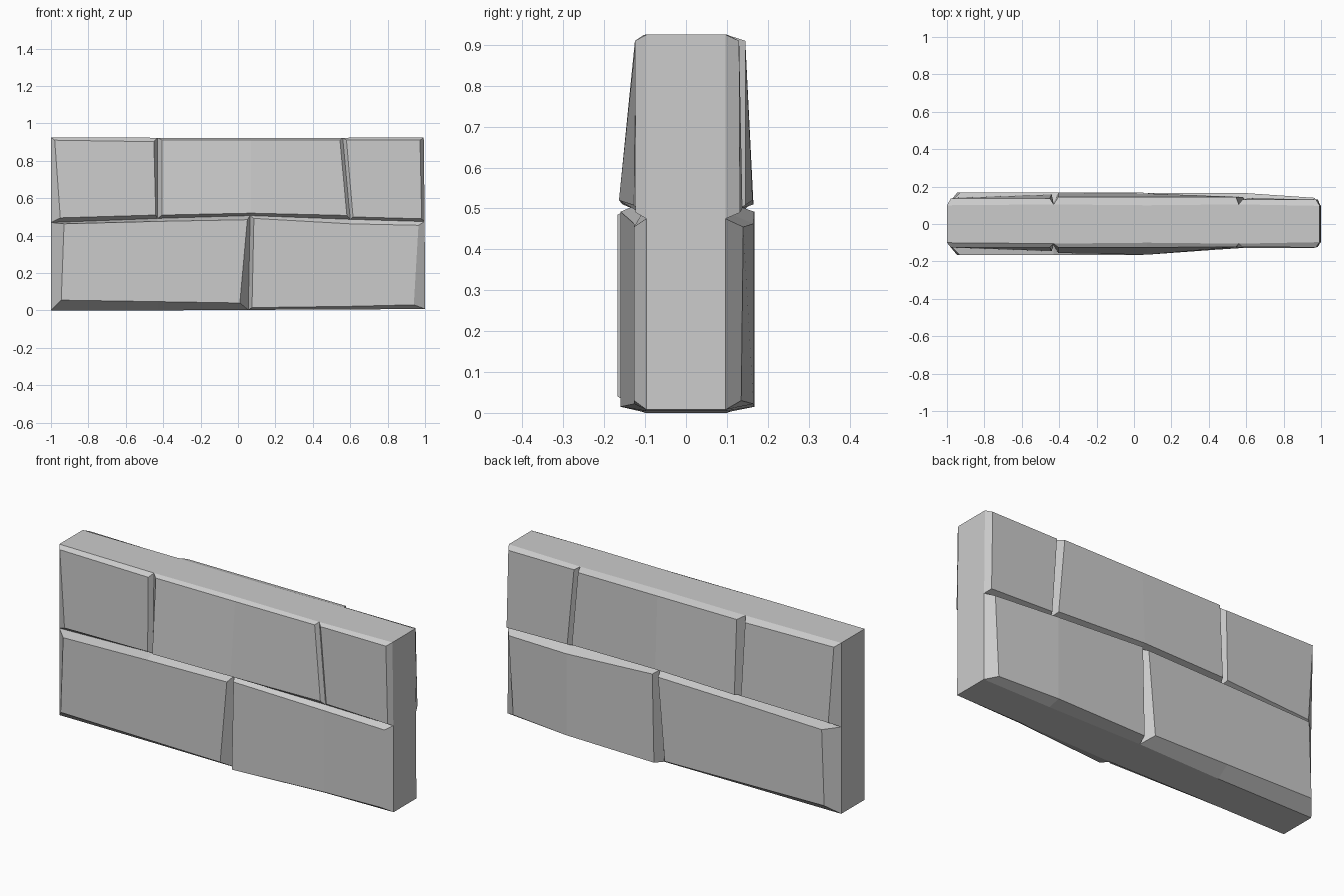
import bpy, bmesh

if "Cube" in bpy.data.objects:
    bpy.data.objects.remove(bpy.data.objects["Cube"])

# Shared joint points on the wall: (x, z, half thickness at the mortar line)
bed = [(-1, .47, .1), (-.43, .492, .113), (.065, .507, .125), (.6, .487, .108), (.998, .475, .097)]
top = [(-1, .925, .1), (-.43, .923, .105), (.07, .923, .1), (.56, .923, .105), (.993, .925, .097)]
base = [(-1, 0, .1), (-.43, 0, .1), (.055, .003, .108), (.6, .005, .1), (1, .008, .097)]


def brick(name, upper, lower, face_top, face_low, open_sides):
    """Chamfered stone spanning the wall; face points are (x, z, front depth, back depth)."""
    bm = bmesh.new()

    def loft(points, place):
        return [bm.verts.new(place(p)) for p in points]

    rims = []
    for side in (-1, 1):
        k = 2 if side < 0 else 3
        rim_t, rim_b = (loft(r, lambda p: (p[0], side * p[2], p[1])) for r in (upper, lower))
        in_t, in_b = (loft(r, lambda p: (p[0], side * p[k], p[1])) for r in (face_top, face_low))
        # raised face
        for i in range(len(in_t) - 1):
            bm.faces.new((in_b[i], in_b[i + 1], in_t[i + 1], in_t[i]))
        # chamfer ring
        rim, inner = rim_t + rim_b[::-1], in_t + in_b[::-1]
        n = len(rim)
        for i in range(n):
            j = (i + 1) % n
            bm.faces.new((rim[i], rim[j], inner[j], inner[i]))
        rims.append((rim_t, rim_b))
    # outer sides of the wall through the thickness
    (ft, fb), (bt, bb) = rims
    runs = {'top': (ft, bt), 'bottom': (fb, bb),
            'left': ([ft[0], fb[0]], [bt[0], bb[0]]),
            'right': ([ft[-1], fb[-1]], [bt[-1], bb[-1]])}
    for s in open_sides:
        a, b = runs[s]
        for i in range(len(a) - 1):
            bm.faces.new((a[i], a[i + 1], b[i + 1], b[i]))
    bmesh.ops.recalc_face_normals(bm, faces=bm.faces)
    # make sure the shell faces outward
    bm.faces.ensure_lookup_table()
    if bm.faces[0].normal.y > 0:
        bmesh.ops.reverse_faces(bm, faces=bm.faces)
    me = bpy.data.meshes.new(name)
    bm.to_mesh(me)
    bm.free()
    bpy.context.collection.objects.link(bpy.data.objects.new(name, me))


# Upper course
brick("upper_left_stone", top[:2], bed[:2],
      [(-.98, .91, .125, .135), (-.45, .902, .125, .137)],
      [(-.95, .495, .127, .14), (-.44, .51, .145, .158)], ('top', 'left'))
brick("upper_middle_stone", top[1:4], bed[1:4],
      [(-.405, .91, .125, .145), (.07, .91, .125, .145), (.545, .91, .123, .145)],
      [(-.405, .51, .155, .165), (.07, .52, .164, .163), (.582, .508, .127, .145)], ('top',))
brick("upper_right_stone", top[3:], bed[3:],
      [(.58, .91, .123, .13), (.973, .91, .125, .13)],
      [(.615, .5, .123, .138), (.982, .49, .123, .132)], ('top', 'right'))

# Lower course
brick("lower_left_stone", bed[:3], base[:3],
      [(-.93, .463, .167, .168), (-.43, .476, .167, .168), (.05, .485, .167, .168)],
      [(-.945, .055, .167, .168), (-.43, .047, .167, .168), (.01, .04, .167, .168)],
      ('bottom', 'left'))
brick("lower_right_stone", bed[2:], base[2:],
      [(.085, .492, .16, .167), (.6, .463, .127, .165), (.965, .455, .127, .14)],
      [(.075, .015, .16, .167), (.6, .022, .127, .165), (.94, .03, .127, .135)],
      ('bottom', 'right'))
